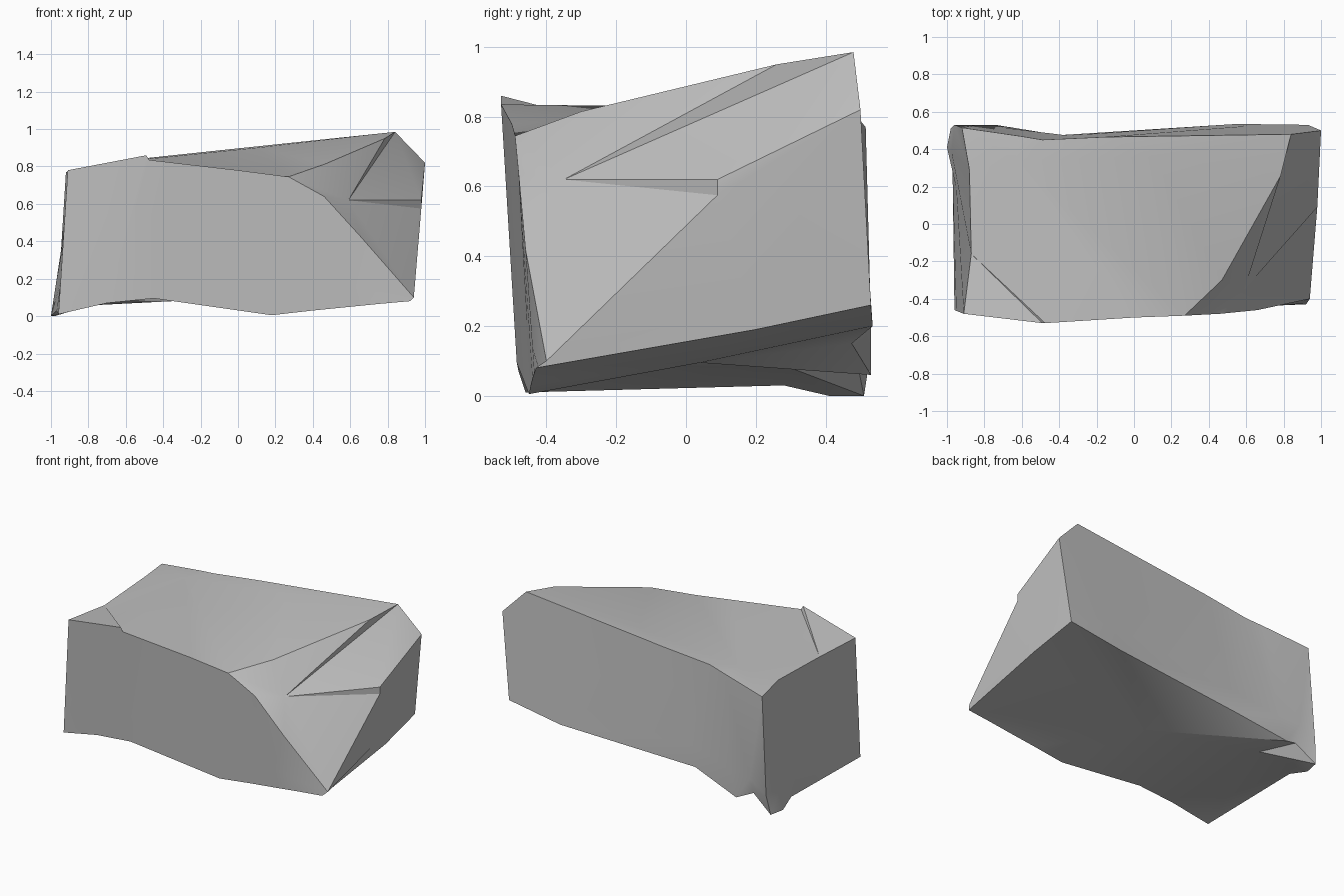
import bpy
import bmesh
import math
from mathutils import Vector

cube = bpy.data.objects.get("Cube")
if cube:
    bpy.data.objects.remove(cube, do_unlink=True)


def make_material(name, colour):
    material = bpy.data.materials.new(name)
    material.use_nodes = True
    material.diffuse_color = colour
    material.node_tree.nodes["Principled BSDF"].inputs["Base Color"].default_value = colour
    return material


stone_grey = make_material("stone grey", (0.53, 0.53, 0.53, 1))

# Upper outline of the boulder, anticlockwise from the front corner at -x
top_outline = [
    (-.91, -.48, .78), (-.49, -.53, .86), (-.475, -.53, .835),
    (0, -.5, .78), (.27, -.49, .745), (.46, -.48, .64),
    (.66, -.46, .42), (.94, -.4, .1), (.98, .09, .575),
    (1, .5, .82), (.84, .48, .985), (-.16, .465, .88),
    (-.49, .45, .845), (-.61, .47, .825), (-.92, .515, .77),
    (-.88, .29, .785), (-.87, -.16, .765),
]

# Matching lower outline
base_outline = [
    (-.96, -.46, .01), (-.7, -.48, .07), (-.45, -.485, .095),
    (.18, -.45, .005), (.4, -.445, .03), (.6, -.44, .05),
    (.75, -.435, .065), (.92, -.43, .08), (.945, .2, .19),
    (.93, .53, .26), (.55, .535, .2), (-.4, .475, .15),
    (-.74, .53, .06), (-.84, .49, .1), (-.98, .51, 0),
    (-1, .41, 0), (-.97, .28, .03),
]

# Waist outline, following the sides except around the chipped rear corner
waist_outline = [Vector(low).lerp(Vector(high), .2)
                 for low, high in zip(base_outline, top_outline)]
waist_outline[13] = Vector((-.84, .53, .21))
waist_outline[14] = Vector((-.96, .53, .13))

bm = bmesh.new()
top, waist, base = [[bm.verts.new(point) for point in outline]
                    for outline in (top_outline, waist_outline, base_outline)]


def fan(centre, rim):
    """Fill a facet with triangles spreading from one point."""
    for first, second in zip(rim, rim[1:]):
        bm.faces.new((centre, first, second))


def bridge(lower, upper):
    """Join two closed outlines with a band of faces."""
    for i in range(len(lower)):
        j = (i + 1) % len(lower)
        bm.faces.new((lower[i], lower[j], upper[j], upper[i]))


# Sides
bridge(base, waist)
bridge(waist, top)

# Underside, bending down toward the -x end
underside = bm.verts.new((-.05, .04, .095))
heel = bm.verts.new((-.72, .3, .08))
fan(underside, [*base[2:13], heel, base[2]])
fan(heel, [*base[12:], *base[:3]])

# Bowed break line between the top and the broken facet
break_low = bm.verts.new((.47, -.3, .815))
break_high = bm.verts.new((.785, .26, .95))

# Sloping top with its diagonal crease and rear ridge
crease = bm.verts.new((-.63, .34, .825))
ridge = bm.verts.new((.1, .36, .9))
fan(crease, [top[4], ridge, *top[11:], top[2], top[3], top[4]])
fan(ridge, [top[4], break_low, break_high, top[10], top[11]])

# Split corner beside the crack
fan(top[16], top[:3])

# Large broken facet with a narrow ledge
ledge_start = bm.verts.new((.59, -.35, .62))
ledge_end = bm.verts.new((.98, .09, .62))
fan(ledge_start, [top[10], break_high, break_low, *top[4:9], ledge_end, top[10]])
fan(ledge_end, top[8:11])

bmesh.ops.recalc_face_normals(bm, faces=bm.faces[:])
mesh = bpy.data.meshes.new("boulder")
bm.to_mesh(mesh)
bm.free()
mesh.materials.append(stone_grey)
boulder = bpy.data.objects.new("boulder", mesh)
bpy.context.collection.objects.link(boulder)

# Soft shading across shallow bends, crisp broken edges
bpy.ops.object.select_all(action="DESELECT")
boulder.select_set(True)
bpy.context.view_layer.objects.active = boulder
bpy.ops.object.shade_smooth_by_angle(angle=math.radians(30))
